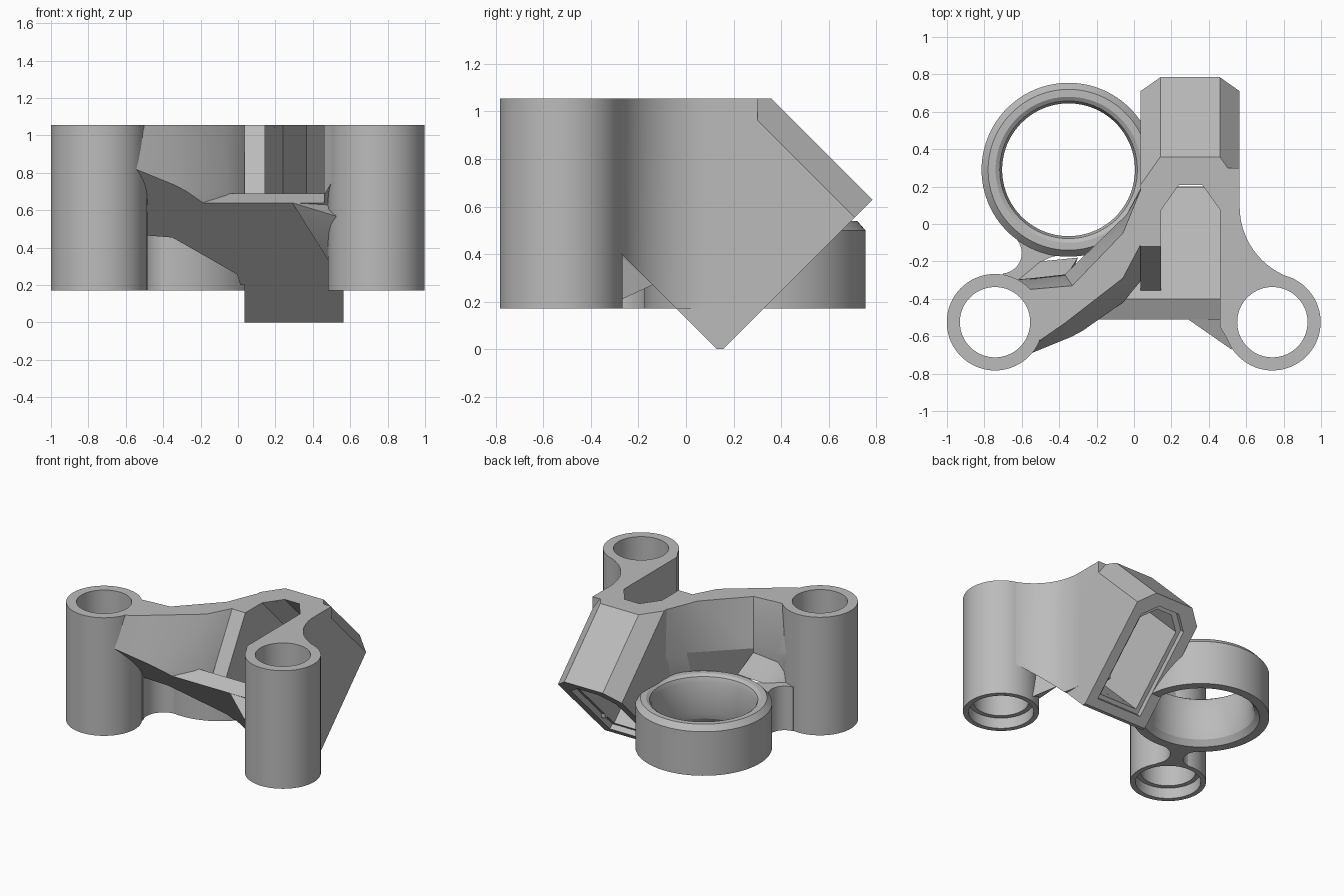
import bpy, bmesh, math
from mathutils import Vector

cube = bpy.data.objects.get("Cube")
if cube:
    bpy.data.objects.remove(cube)

TOP, LOW, R2 = 1.055, 0.17, math.sqrt(2)
POSTS = {"left": (0.74, -0.525), "right": (-0.743, -0.525)}
RING = (-0.35, 0.29)

grey = bpy.data.materials.new("plain grey")
grey.use_nodes = True
grey.diffuse_color = (0.5, 0.5, 0.5, 1)
grey.node_tree.nodes["Principled BSDF"].inputs["Base Color"].default_value = (0.5, 0.5, 0.5, 1)
parts = []


def finish(name, bm, part=True):
    bmesh.ops.recalc_face_normals(bm, faces=bm.faces)
    mesh = bpy.data.meshes.new(name)
    bm.to_mesh(mesh)
    bm.free()
    mesh.materials.append(grey)
    ob = bpy.data.objects.new(name, mesh)
    bpy.context.collection.objects.link(ob)
    if part:
        parts.append(ob)
    else:
        ob.hide_render = True
    return ob


def loft(name, levels, cuts=(), part=True):
    """Skin equal-length 3D outlines, then trim off what lies along each cut normal."""
    bm = bmesh.new()
    rings = [[bm.verts.new(p) for p in ring] for ring in levels]
    n = len(rings[0])
    for a, b in zip(rings, rings[1:]):
        for i in range(n):
            j = (i + 1) % n
            bm.faces.new((a[i], a[j], b[j], b[i]))
    bm.faces.new(rings[0])
    bm.faces.new(rings[-1])
    for co, no in cuts:
        bmesh.ops.bisect_plane(bm, geom=bm.verts[:] + bm.edges[:] + bm.faces[:],
                               plane_co=co, plane_no=no, clear_outer=True)
        bmesh.ops.holes_fill(bm, edges=[e for e in bm.edges if e.is_boundary])
    return finish(name, bm, part)


def flat(points, z):
    return [(x, y, z) for x, y in points]


def lathe(name, centre, profile, part=True, steps=72):
    bm = bmesh.new()
    rings = []
    for i in range(steps):
        a = math.tau * i / steps
        rings.append([bm.verts.new((centre[0] + r * math.cos(a), centre[1] + r * math.sin(a), z))
                      for r, z in profile])
    n = len(profile)
    for i in range(steps):
        a, b = rings[i], rings[(i + 1) % steps]
        for j in range(n):
            k = (j + 1) % n
            bm.faces.new((a[j], b[j], b[k], a[k]))
    return finish(name, bm, part)


def hull(name, points):
    bm = bmesh.new()
    for p in points:
        bm.verts.new(p)
    bmesh.ops.convex_hull(bm, input=bm.verts[:])
    return finish(name, bm)


def arc(cx, cy, r, start, end, steps=14):
    return [(cx + r * math.cos(math.radians(start + (end - start) * i / steps)),
             cy + r * math.sin(math.radians(start + (end - start) * i / steps)))
            for i in range(steps + 1)]


def rod(centre, r):
    return loft("cutter", [flat(arc(*centre, r, 0, 350, 35), z) for z in (-0.5, 1.5)], part=False)


def slanted(section, t):
    """Place an (x, s) section square to the 45 degree duct axis, at distance t."""
    return [(x, (s - t) / R2, (s + t) / R2) for x, s in section]


def subtract(ob, cutter):
    mod = ob.modifiers.new("cut", "BOOLEAN")
    mod.operation, mod.solver, mod.object = "DIFFERENCE", "EXACT", cutter
    bpy.context.view_layer.objects.active = ob
    bpy.ops.object.modifier_apply(modifier=mod.name)


def duct_section(x0, x1, low, high, chamfer):
    return [(x0, low), (x1, low), (x1, high - chamfer), (x1 - chamfer, high),
            (x0 + chamfer, high), (x0, high - chamfer)]


# Common trimming planes
under = ((0, 0.13, 0), (0, -1, -1))
ceiling = ((0, 0, TOP), (0, 0, 1))

# Hollow posts with a wider bore at the foot
for side, centre in POSTS.items():
    lathe(side + "_post", centre, [(0.258, LOW), (0.258, TOP), (0.188, TOP),
                                   (0.188, 0.25), (0.222, 0.25), (0.222, LOW)])

# Large ring with chamfered rim and rounded bore
lathe("large_ring", RING, [(0.465, LOW), (0.465, 0.5), (0.43, 0.54), (0.39, 0.54), (0.368, 0.525),
                           (0.355, 0.49), (0.355, 0.26), (0.367, 0.21), (0.4, LOW)], steps=96)

# Slanted duct block
block = loft("duct_block", [slanted(duct_section(0.035, 0.565, 0.13 / R2, 1.0, 0.106), t)
                            for t in (-0.11, 1.2)],
             [ceiling, ((0, 0, 0), (0, 0, -1)), ((0, -0.3, 0.74), (0, -0.315, 0.18))])

# Left arm, with a round fillet between the block side and the post
left_foot = [(0.46, 0.3), (0.565, 0.3)] + arc(0.965, 0.092, 0.4, 180, 250) + [
    (0.74, -0.525), (0.53, -0.67), (0.46, -0.55)]
left_arm = loft("left_arm", [flat(left_foot, LOW), flat(left_foot, TOP)], [under])
left_gusset = hull("left_gusset", [
    (0.29, -0.51, 0.64), (0.52, -0.67, 0.57), (0.49, -0.45, 0.32), (0.49, -0.4, 0.66),
    (0.56, -0.14, 0.27), (0.68, -0.29, 0.2), (0.7, -0.5, 0.3), (0.7, -0.5, 0.6)])

# Right arm, leaning outward below its top edge
arm_top = [(-0.66, -0.33), (-0.56, -0.35), (-0.33, -0.33), (-0.06, -0.05), (0.03, 0.17), (0.145, 0.36),
           (0.22, 0.2), (0.145, 0.08), (0.03, -0.12), (-0.06, -0.29), (-0.37, -0.53), (-0.5, -0.62),
           (-0.7, -0.55)]
arm_mid = [(-0.66, -0.3), (-0.55, -0.29), (-0.37, -0.27), (-0.04, 0.05), (0.04, 0.2), (0.145, 0.36),
           (0.22, 0.1), (0.145, -0.1), (0.04, -0.3), (-0.06, -0.42), (-0.33, -0.61), (-0.58, -0.73),
           (-0.7, -0.55)]
arm_low = [(-0.66, -0.36), (-0.55, -0.4), (-0.33, -0.38), (0.0, -0.15), (0.04, 0.1), (0.145, 0.3)] + arm_mid[6:]
right_arm = loft("right_arm", [flat(arm_low, 0.2), flat(arm_mid, 0.7), flat(arm_top, TOP)], [under])

# Sloping web joining both arms below the duct
web_foot = [(-0.33, -0.38), (-0.2, -0.53), (0.5, -0.53), (0.5, 0.1), (0.04, 0.1), (0.04, -0.13)]
loft("front_web", [flat(web_foot, -0.2), flat(web_foot, 1)],
     [under, ((0, 0.29, 0), (0, 1, 1)), ((0, -0.4, 0.69), (0, -0.05, 0.11)),
      ((0, -0.51, 0.64), (0, -1, 0))])

# Waisted neck between the right post and the ring
neck_foot = arc(-0.71, -0.155, 0.11, 50, -85) + [(-0.7, -0.35), (-0.6, -0.42)] \
    + arc(-0.4, -0.31, 0.14, 212, 85) + [(-0.36, -0.12), (-0.55, -0.02)]
neck = loft("ring_neck", [flat(neck_foot, LOW), flat(neck_foot, 0.5)])

# Bracket rising from the neck to the back of the right arm
hull("neck_bracket", [(-0.62, -0.3, 0.5), (-0.5, -0.2, 0.5), (-0.3, -0.18, 0.52),
                      (-0.56, -0.33, 0.66), (-0.37, -0.29, 0.68), (-0.36, -0.34, 0.5)])

# Open the duct, its stepped mouth and the bores
channel = loft("cutter", [slanted(duct_section(0.145, 0.46, 0.205, 0.894, 0.095), t)
                          for t in (-0.5, 2)], part=False)
mouth = loft("cutter", [slanted(duct_section(0.115, 0.49, 0.175, 0.924, 0.1), t)
                        for t in (-0.5, -0.07)], part=False)
left_bore, right_bore = rod(POSTS["left"], 0.235), rod(POSTS["right"], 0.235)
ring_bore = rod(RING, 0.41)
for ob, cutter in ((block, channel), (block, mouth), (right_arm, channel), (left_arm, left_bore),
                   (left_gusset, left_bore), (right_arm, right_bore),
                   (neck, right_bore), (neck, ring_bore)):
    subtract(ob, cutter)
for cutter in {channel, mouth, left_bore, right_bore, ring_bore}:
    bpy.data.objects.remove(cutter)

# Smooth the round walls, keep the edges sharp
bpy.ops.object.select_all(action="DESELECT")
for ob in parts:
    ob.select_set(True)
bpy.context.view_layer.objects.active = parts[0]
bpy.ops.object.shade_smooth_by_angle(angle=math.radians(25))
